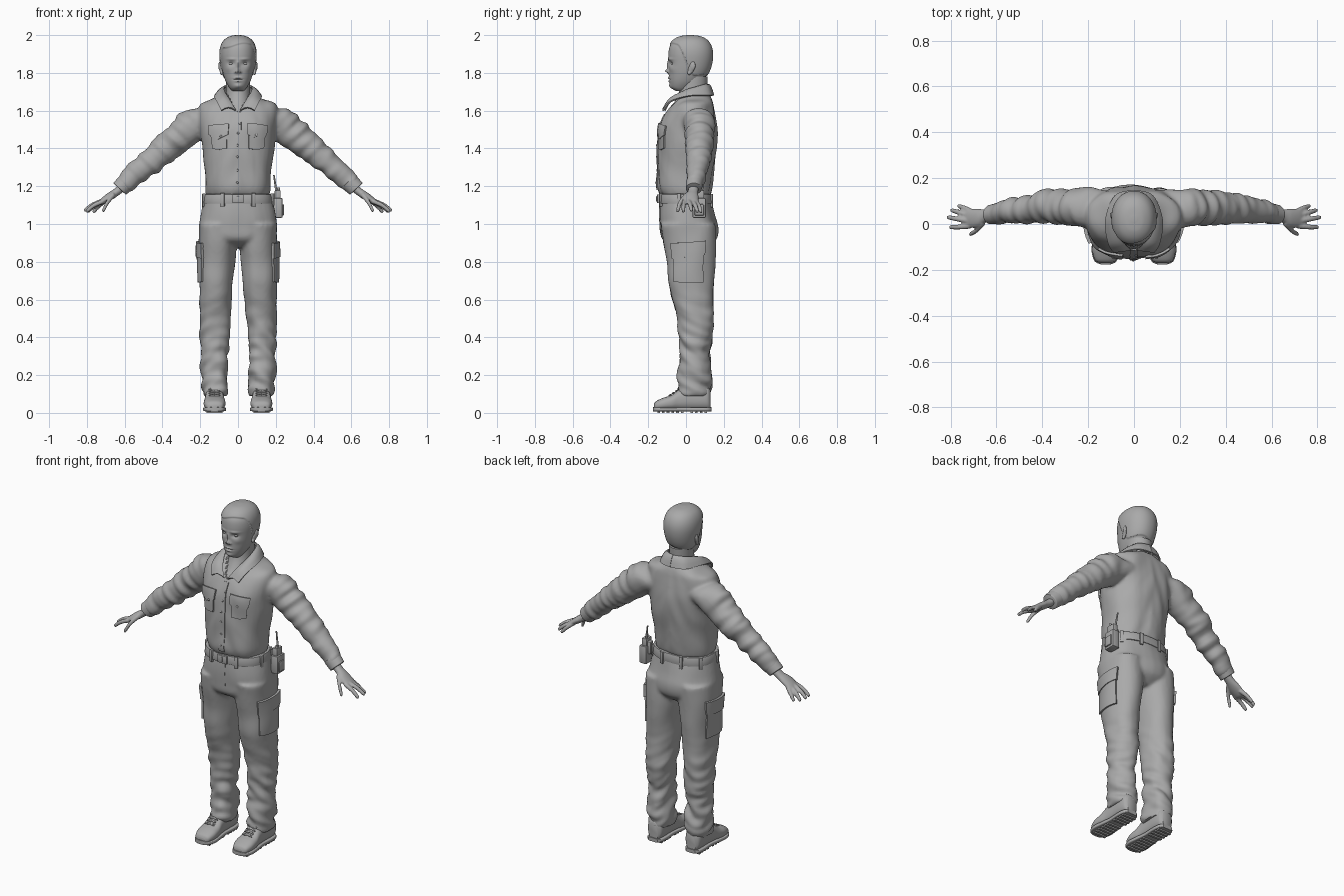
import bpy, bmesh, math
from math import sin, cos, pi, exp, copysign
from mathutils import Vector, Matrix, Euler, noise
from mathutils.bvhtree import BVHTree

cube = bpy.data.objects.get("Cube")
if cube:
    bpy.data.objects.remove(cube, do_unlink=True)

grey = bpy.data.materials.new("plain_grey")
grey.use_nodes = True
grey.diffuse_color = (0.4, 0.4, 0.4, 1)
grey.node_tree.nodes["Principled BSDF"].inputs["Base Color"].default_value = (0.4, 0.4, 0.4, 1)

X, Y, Z = Vector((1, 0, 0)), Vector((0, 1, 0)), Vector((0, 0, 1))
ARM_UP = Vector((0.73, 0, 0.68))
made = []


def spline(rows, steps):
    """Smooth curve through rows of numbers."""
    out = []
    for i in range(len(rows) - 1):
        a, b, c, d = (rows[min(max(i + k, 0), len(rows) - 1)] for k in (-1, 0, 1, 2))
        for s in range(steps):
            t = s / steps
            out.append([q + t / 2 * (r - p + t * (2 * p - 5 * q + 4 * r - s4 + t * (3 * (q - r) + s4 - p)))
                        for p, q, r, s4 in zip(a, b, c, d)])
    return out + [list(rows[-1])]


def ring(z, w, front, back, x=0):
    return (x, (front + back) / 2, z, w, (back - front) / 2)


def loft(bm, rows, u=X, v=Y, power=2.0, steps=6, sides=32):
    """Skin rounded cross-sections given as centre and two half sizes."""
    rings = []
    for x, y, z, a, b in spline(rows, steps):
        loop = []
        for k in range(sides):
            c, s = cos(2 * pi * k / sides), sin(2 * pi * k / sides)
            cu, sv = (copysign(abs(q) ** (2 / power), q) for q in (c, s))
            loop.append(bm.verts.new(Vector((x, y, z)) + u * a * cu + v * b * sv))
        rings.append(loop)
    for lo, hi in zip(rings, rings[1:]):
        for k in range(sides):
            n = (k + 1) % sides
            bm.faces.new((lo[k], lo[n], hi[n], hi[k]))
    bm.faces.new(rings[0][::-1])
    bm.faces.new(rings[-1])


def sheet(bm, grid):
    rows = [[bm.verts.new(p) for p in row] for row in grid]
    for lo, hi in zip(rows, rows[1:]):
        for k in range(len(lo) - 1):
            bm.faces.new((lo[k], lo[k + 1], hi[k + 1], hi[k]))


def patch(bm, tree, corners, lift=0.002, sag=0.0, n=10):
    """Cloth panel laid on a surface; corners run round from the lower edge."""
    a, b, c, d = (Vector(p) for p in corners)
    grid = []
    for j in range(n + 1):
        row = []
        for i in range(n + 1):
            u, v = i / n, j / n
            p = a.lerp(b, u).lerp(d.lerp(c, u), v)
            p.z -= sag * (1 - abs(2 * u - 1)) * (1 - v)
            spot, normal, _, _ = tree.find_nearest(p)
            row.append(spot + normal * lift)
        grid.append(row)
    sheet(bm, grid)


def ball(bm, at, size, turn=(0, 0, 0)):
    m = Matrix.LocRotScale(Vector(at), Euler(turn), Vector(size))
    bmesh.ops.create_uvsphere(bm, u_segments=16, v_segments=10, radius=1, matrix=m)


def box(bm, at, size, turn=(0, 0, 0)):
    m = Matrix.LocRotScale(Vector(at), Euler(turn), Vector(size))
    bmesh.ops.create_cube(bm, size=1, matrix=m)


def finish(name, bm, mirror=False, voxel=0, solid=0, bevel=0, sculpt=None):
    bmesh.ops.recalc_face_normals(bm, faces=bm.faces[:])
    me = bpy.data.meshes.new(name)
    bm.to_mesh(me)
    bm.free()
    ob = bpy.data.objects.new(name, me)
    bpy.context.scene.collection.objects.link(ob)
    if solid:
        m = ob.modifiers.new("thickness", 'SOLIDIFY')
        m.thickness, m.offset = solid, 0
    if bevel:
        m = ob.modifiers.new("rounding", 'BEVEL')
        m.width, m.segments = bevel, 2
    if mirror:
        ob.modifiers.new("mirror", 'MIRROR').use_mirror_merge = False
    if voxel:
        m = ob.modifiers.new("union", 'REMESH')
        m.mode, m.voxel_size = 'VOXEL', voxel
        m = ob.modifiers.new("relax", 'SMOOTH')
        m.factor, m.iterations = 0.5, 5
    dg = bpy.context.evaluated_depsgraph_get()
    baked = bpy.data.meshes.new_from_object(ob.evaluated_get(dg))
    ob.modifiers.clear()
    ob.data = baked
    baked.name = name
    if sculpt:
        moved = [sculpt(v.co.copy(), v.normal.copy()) for v in baked.vertices]
        for v, p in zip(baked.vertices, moved):
            v.co = p
    baked.materials.clear()
    baked.materials.append(grey)
    made.append(ob)
    return BVHTree.FromPolygons([v.co for v in baked.vertices], [p.vertices for p in baked.polygons])


def ramp(lo, hi, t):
    t = min(max((t - lo) / (hi - lo), 0), 1)
    return t * t * (3 - 2 * t)


# Shirt: torso and sleeves fused, creased, with an open neck
def crease_shirt(p, n):
    sleeve = ramp(0.2, 0.32, abs(p.x))
    along = abs(p.x) * 0.7 - p.z * 0.7
    body = noise.noise(Vector((p.x * 12, p.y * 8, p.z * 7 + abs(p.x) * 9)))
    arm = noise.noise(Vector((along * 24, p.y * 9, p.z * 5 + p.x)))
    p += n * (0.009 * body * (1 - sleeve) + 0.014 * arm * sleeve)
    if p.y < 0.02 and p.z > 1.59 and abs(p.x) < (p.z - 1.59) * 0.6:
        p.y += 0.03
    return p


bm = bmesh.new()
loft(bm, [ring(1.15, .165, -.13, .128), ring(1.2, .173, -.15, .137), ring(1.3, .178, -.15, .15),
          ring(1.4, .19, -.148, .162), ring(1.5, .2, -.142, .167), ring(1.57, .208, -.115, .16),
          ring(1.62, .205, -.085, .152), ring(1.645, .185, -.06, .147), ring(1.67, .12, -.04, .137),
          ring(1.69, .08, -.02, .125)], power=2.35)
arm = [(.12, .06, 1.55, .08, .085), (.21, .07, 1.538, .093, .086), (.29, .075, 1.475, .084, .08),
       (.38, .075, 1.405, .074, .073), (.46, .065, 1.335, .067, .063), (.545, .055, 1.262, .057, .054),
       (.615, .043, 1.197, .046, .043)]
for side in (1, -1):
    flip = [(side * r[0], *r[1:]) for r in arm]
    loft(bm, flip, u=Vector((side * ARM_UP.x, 0, ARM_UP.z)))
shirt = finish("shirt", bm, voxel=0.01, sculpt=crease_shirt)

# Sleeve cuffs
bm = bmesh.new()
loft(bm, [(.585, .047, 1.225, .05, .047), (.627, .041, 1.186, .046, .042)], u=ARM_UP)
finish("sleeve_cuffs", bm, mirror=True, bevel=0.004)

# Collar, folded down round the neck
bm = bmesh.new()
upper = spline([(.012, -.112, 1.6), (.045, -.078, 1.655), (.074, 0, 1.705), (.058, .088, 1.733), (0, .117, 1.738)], 6)
lower = spline([(.088, -.122, 1.6), (.112, -.08, 1.648), (.122, .02, 1.678), (.08, .122, 1.68), (0, .145, 1.68)], 6)
grid = []
for t in (0, 0.25, 0.5, 0.75, 1):
    puff = Vector((0, 0, 0.016 * sin(pi * t)))
    grid.append([Vector(a).lerp(Vector(b), t) + puff for a, b in zip(upper, lower)])
sheet(bm, grid)
finish("collar", bm, mirror=True, solid=0.009)

# Button strip, chest pockets and flaps
bm = bmesh.new()
patch(bm, shirt, [(-.018, -.17, 1.175), (.018, -.17, 1.175), (.018, -.12, 1.585), (-.018, -.12, 1.585)], n=24)
finish("button_strip", bm, solid=0.007)
bm, flaps, buttons = bmesh.new(), bmesh.new(), bmesh.new()
for s in (1, -1):
    patch(bm, shirt, [(s * .062, -.16, 1.4), (s * .152, -.14, 1.4), (s * .16, -.13, 1.51), (s * .057, -.15, 1.52)], sag=0.008)
    patch(flaps, shirt, [(s * .052, -.16, 1.475), (s * .166, -.13, 1.472), (s * .168, -.12, 1.523), (s * .05, -.15, 1.535)],
          lift=0.008, sag=0.025)
    ball(buttons, shirt.find_nearest(Vector((s * .107, -.17, 1.468)))[0] - Y * 0.014, (.007, .004, .007))
for k in range(6):
    ball(buttons, shirt.find_nearest(Vector((0, -.2, 1.22 + k * 0.067)))[0] - Y * 0.006, (.006, .003, .006))
finish("chest_pockets", bm, solid=0.012)
finish("chest_pocket_flaps", flaps, solid=0.01)
finish("buttons", buttons)


# Trousers: hips and legs fused, with heavier creases low down
def crease_trousers(p, n):
    low = ramp(0.75, 0.25, p.z) if p.z > 0.75 else 1 - ramp(0.25, 0.75, p.z)
    if p.z > 0.75:
        low = 0
    f = noise.noise(Vector((p.x * 11, p.y * 9, p.z * 19 + p.y * 8 + abs(p.x) * 6)))
    g = noise.noise(Vector((p.x * 9, p.y * 9 + 5, p.z * 6)))
    return p + n * (0.02 * low * f + 0.007 * g) * ramp(0.07, 0.14, p.z)


bm = bmesh.new()
loft(bm, [ring(1.16, .172, -.13, .128), ring(1.05, .198, -.14, .15), ring(.98, .208, -.138, .168),
          ring(.92, .19, -.125, .16), ring(.875, .1, -.06, .11)], power=2.3)
leg = [(1.0, .108, .1, -.134, .16), (.9, .109, .1, -.12, .162), (.8, .112, .096, -.102, .156),
       (.7, .116, .09, -.096, .147), (.6, .118, .085, -.072, .142), (.5, .122, .081, -.046, .144),
       (.4, .125, .078, -.034, .138), (.3, .123, .071, -.036, .122), (.2, .125, .07, -.037, .137),
       (.13, .123, .069, -.044, .134), (.09, .122, .066, -.04, .13)]
for side in (1, -1):
    loft(bm, [ring(z, w, f, b, side * x) for z, x, w, f, b in leg], power=2.2)
trousers = finish("trousers", bm, voxel=0.01, sculpt=crease_trousers)

# Cargo pockets on the outer thighs
bm, flaps = bmesh.new(), bmesh.new()
for s in (1, -1):
    patch(bm, trousers, [(s * .22, -.085, .69), (s * .22, .1, .69), (s * .225, .1, .86), (s * .225, -.1, .86)])
    patch(flaps, trousers, [(s * .225, -.105, .815), (s * .225, .11, .835), (s * .225, .115, .912), (s * .225, -.105, .895)],
          lift=0.008)
finish("cargo_pockets", bm, solid=0.016)
finish("cargo_pocket_flaps", flaps, solid=0.014)

# Fly seam
bm = bmesh.new()
patch(bm, trousers, [(-.004, -.16, .95), (.012, -.16, .97), (.014, -.16, 1.11), (-.004, -.16, 1.11)], lift=0)
finish("fly", bm, solid=0.007)

# Belt with loops and buckle
bm = bmesh.new()
loft(bm, [ring(1.108, .186, -.144, .142), ring(1.158, .18, -.141, .138)], power=2.35, steps=2, sides=64)
belt = finish("belt", bm, bevel=0.003)
bm = bmesh.new()
for x, y in ((.1, -.2), (.24, -.05), (.22, .13), (.08, .25)):
    for s in (1, -1):
        spot, normal, _, _ = belt.find_nearest(Vector((s * x, y, 1.133)))
        box(bm, spot, (.02, .014, .07), (0, 0, math.atan2(normal.x, -normal.y)))
finish("belt_loops", bm, bevel=0.002)
bm = bmesh.new()
box(bm, (0, -.146, 1.133), (.06, .014, .046))
box(bm, (0, -.152, 1.133), (.012, .012, .03))
finish("buckle", bm, bevel=0.003)

# Radio in a pouch on the left hip
bm = bmesh.new()
box(bm, (.213, .07, 1.085), (.046, .07, .105))
box(bm, (.238, .07, 1.075), (.012, .05, .06))
box(bm, (.21, .07, 1.15), (.032, .052, .06))
box(bm, (.2, .07, 1.125), (.05, .03, .075))
finish("radio_pouch", bm, bevel=0.006)
bm = bmesh.new()
loft(bm, [(.203, .085, 1.17, .006, .006), (.19, .09, 1.26, .004, .004)], steps=2, sides=10)
loft(bm, [(.215, .058, 1.17, .008, .008), (.215, .058, 1.193, .008, .008)], steps=2, sides=10)
finish("radio_antenna", bm)

# Boots: uppers, soles, treads and laces
FOOT = 0.124
bm = bmesh.new()
shape = [(-.17, .025, .045), (-.158, .045, .062), (-.12, .057, .08), (-.075, .056, .095), (-.035, .05, .125),
         (.02, .049, .15), (.08, .05, .15), (.115, .045, .14), (.13, .03, .12)]
loft(bm, [(FOOT, y, (top + .015) / 2, w, (top - .015) / 2) for y, w, top in shape], v=Z, power=2.5)
finish("boots", bm, mirror=True)
bm = bmesh.new()
outline = [(-.176, .022), (-.163, .047), (-.12, .061), (-.06, .056), (0, .049), (.07, .052), (.115, .047), (.135, .03)]
loft(bm, [(FOOT, y, .019, w, .011) for y, w in outline], v=Z, power=6, steps=4)
for k in range(11):
    if k != 6:
        box(bm, (FOOT, -.145 + k * 0.025, .006), (.085, .014, .012))
finish("boot_soles", bm, mirror=True)
bm = bmesh.new()
for k in range(4):
    y, z = -.08 + k * 0.017, .093 + k * 0.011
    for lean in (.35, -.35):
        ball(bm, (FOOT, y, z), (.034, .005, .006), (0, 0, lean))
finish("boot_laces", bm, mirror=True)

# Hands with spread fingers
bm = bmesh.new()
tilt = Vector((0.55, 0, 0.83))
loft(bm, [(.6, .042, 1.205, .024, .028), (.645, .036, 1.168, .021, .028), (.68, .026, 1.145, .021, .04),
          (.72, .024, 1.118, .016, .041), (.735, .024, 1.108, .009, .036)], u=tilt)
fingers = [((.715, -.008, 1.12), (.764, -.013, 1.098), (.8, -.014, 1.068)),
           ((.72, .015, 1.122), (.77, .022, 1.102), (.81, .029, 1.073)),
           ((.715, .036, 1.12), (.762, .05, 1.095), (.795, .06, 1.066)),
           ((.705, .053, 1.122), (.74, .07, 1.092), (.765, .078, 1.064)),
           ((.655, .005, 1.158), (.69, -.03, 1.115), (.714, -.044, 1.07))]
for base, mid, tip in fingers:
    end = Vector(tip) + (Vector(tip) - Vector(mid)) * 0.1
    loft(bm, [(*base, .013, .013), (*mid, .0115, .0115), (*tip, .0095, .0095), (*end, .004, .004)],
         u=tilt, steps=5, sides=14)
finish("hands", bm, mirror=True, voxel=0.005)

# Neck
bm = bmesh.new()
loft(bm, [ring(1.56, .09, -.1, .09), ring(1.6, .08, -.093, .1), ring(1.64, .067, -.064, .108),
          ring(1.7, .063, -.037, .11), ring(1.78, .066, -.03, .115)])
finish("neck", bm)

# Head: features as soft bumps and hollows (x, z, width, height, depth)
features = [(.036, 1.85, .017, .011, -.011), (.036, 1.873, .024, .006, .005), (0, 1.842, .009, .024, .009),
            (0, 1.81, .011, .011, .018), (.014, 1.804, .006, .006, .007), (0, 1.773, .018, .005, .006),
            (0, 1.756, .015, .005, .006), (0, 1.765, .024, .0025, -.005), (0, 1.73, .02, .012, .007),
            (.052, 1.82, .018, .016, .004)]


def shape_head(p, n):
    if p.y < 0 and n.y < 0:
        push = 0
        for fx, fz, w, h, depth in features:
            push += depth * exp(-((abs(p.x) - fx) / w) ** 2 - ((p.z - fz) / h) ** 2)
        p.y -= push * min(1, -n.y * 1.5)
    swoop = 0.012 * sin(p.x * 30 + 0.6)
    hairline = 1.94 + swoop - 0.16 * ramp(-.045, .045, p.y)
    return p + n * 0.006 * ramp(0, 0.007, p.z - hairline)


bm = bmesh.new()
loft(bm, [ring(1.705, .03, -.055, 0), ring(1.722, .046, -.078, .035), ring(1.755, .065, -.088, .08),
          ring(1.8, .08, -.091, .115), ring(1.85, .089, -.092, .133), ring(1.9, .093, -.093, .138),
          ring(1.94, .087, -.086, .13), ring(1.97, .07, -.065, .11), ring(1.988, .042, -.032, .077),
          ring(1.994, .012, .01, .035)], power=2.15, steps=12, sides=128)
finish("head", bm, sculpt=shape_head)

# Eyes and ears
bm = bmesh.new()
ball(bm, (.036, -.066, 1.849), (.014, .013, .008))
finish("eyes", bm, mirror=True)
bm = bmesh.new()
ball(bm, (.089, .028, 1.825), (.01, .017, .03), (-.2, 0, -.3))
ball(bm, (.094, .034, 1.835), (.009, .018, .026), (-.2, 0, -.35))
ball(bm, (.087, .017, 1.8), (.009, .01, .012))
finish("ears", bm, mirror=True, voxel=0.003)

# Smooth shading with crisp seams
for ob in bpy.context.selected_objects:
    ob.select_set(False)
for ob in made:
    ob.select_set(True)
bpy.context.view_layer.objects.active = made[0]
bpy.ops.object.shade_smooth_by_angle(angle=math.radians(40))
